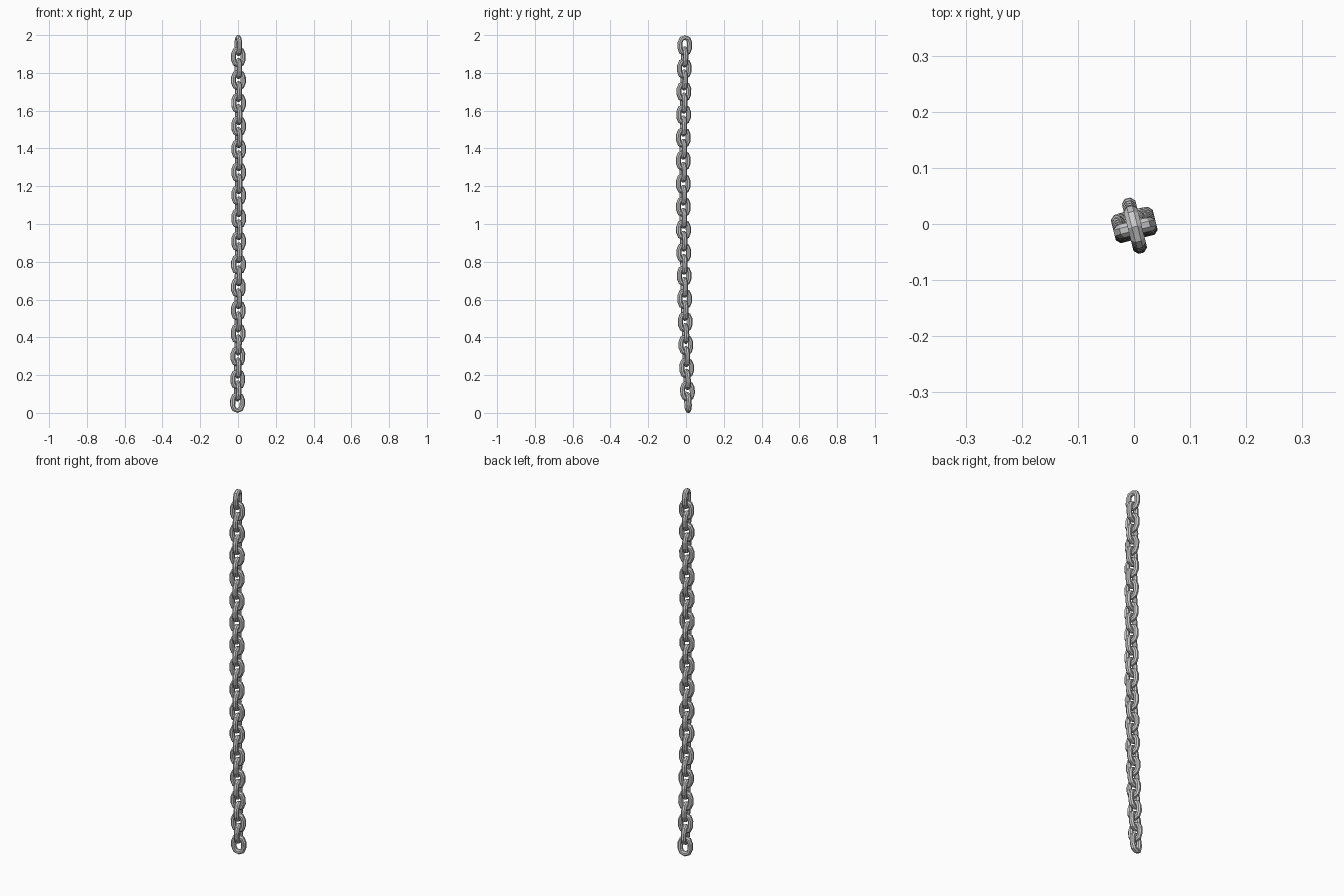
import bpy, bmesh, math
from mathutils import Vector, Matrix

if "Cube" in bpy.data.objects:
    bpy.data.objects.remove(bpy.data.objects["Cube"])

COUNT = 32          # links in the chain
LENGTH, WIDTH = 0.110, 0.077
WIRE = 0.0125       # wire radius
SIDES, ARC = 8, 4   # wire sides, segments per rounded end
TWIST = math.radians(14)
PITCH = (2.0 - LENGTH) / (COUNT - 1)


def link_mesh():
    """Stadium-shaped ring in the XZ plane, swept with a low-poly wire."""
    bm = bmesh.new()
    r = WIDTH / 2 - WIRE
    half = LENGTH / 2 - WIRE - r
    rings = []
    for end, start in ((half, 0), (-half, math.pi)):
        for i in range(ARC + 1):
            a = start + math.pi * i / ARC
            out = Vector((math.cos(a), 0, math.sin(a)))
            centre = Vector((0, 0, end)) + out * r
            ring = []
            for j in range(SIDES):
                t = 2 * math.pi * (j + 0.5) / SIDES
                k = WIRE / math.cos(math.pi / SIDES)
                ring.append(bm.verts.new(centre + out * k * math.cos(t)
                                         + Vector((0, k * math.sin(t), 0))))
            rings.append(ring)
    for i, ring in enumerate(rings):
        nxt = rings[(i + 1) % len(rings)]
        for j in range(SIDES):
            k = (j + 1) % SIDES
            bm.faces.new((ring[j], ring[k], nxt[k], nxt[j]))
    bmesh.ops.recalc_face_normals(bm, faces=bm.faces)
    me = bpy.data.meshes.new("chain_link")
    bm.to_mesh(me)
    bm.free()
    return me


def hang(z):
    """Gentle sideways bow of the hanging chain."""
    s = -0.015 + 0.018 * (z - 1.25) ** 2
    return Vector((-s * math.sin(TWIST), s * math.cos(TWIST), z))


# Alternate links by a quarter turn, each tilted along the bow
mesh = link_mesh()
for n in range(COUNT):
    z = LENGTH / 2 + n * PITCH
    link = bpy.data.objects.new(f"chain_link_{n + 1:02d}", mesh)
    bpy.context.collection.objects.link(link)
    tangent = hang(z + 0.01) - hang(z - 0.01)
    tilt = Vector((0, 0, 1)).rotation_difference(tangent).to_matrix().to_4x4()
    turn = Matrix.Rotation(TWIST + (n % 2) * math.pi / 2, 4, 'Z')
    link.matrix_world = Matrix.Translation(hang(z)) @ tilt @ turn
